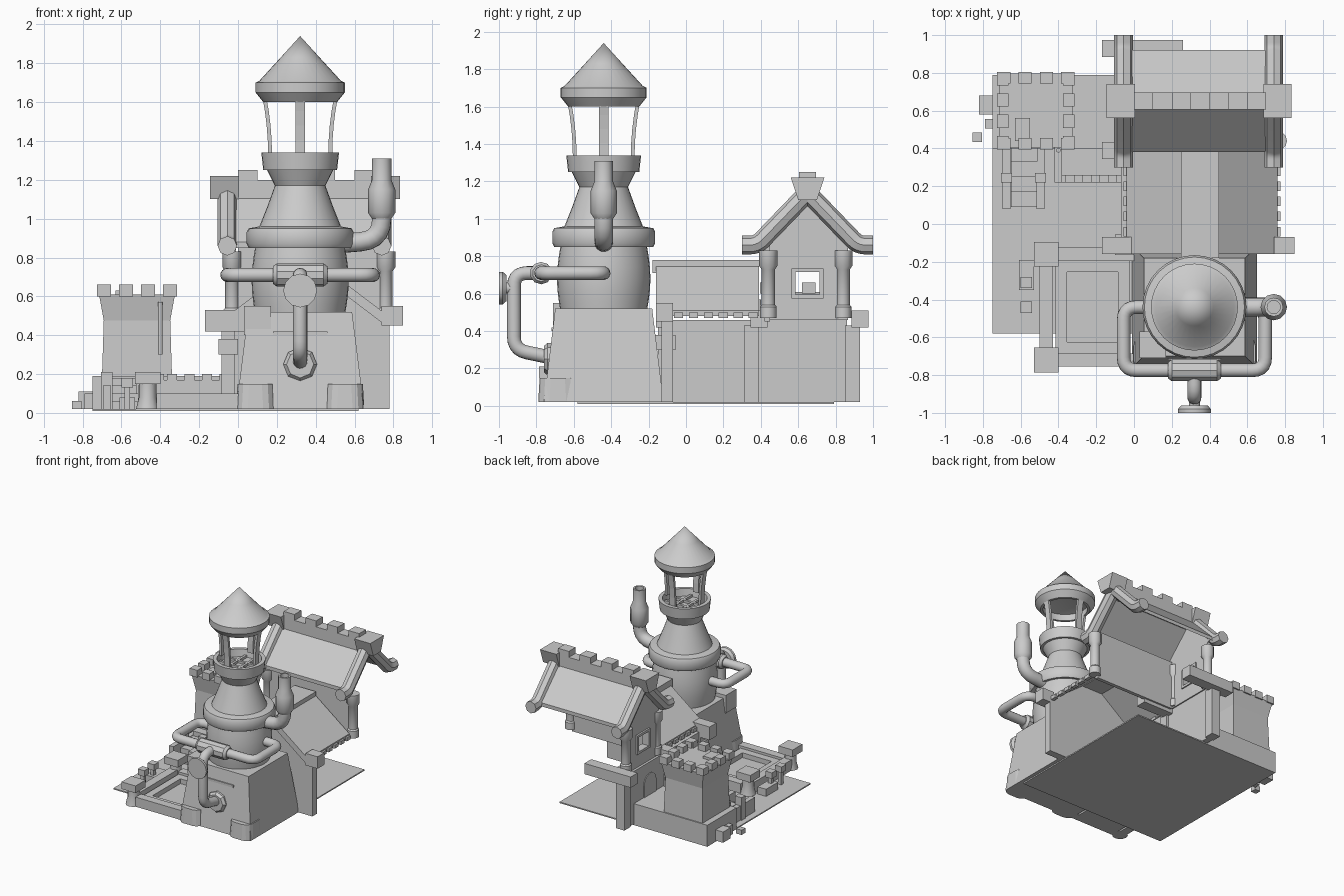
import bpy, bmesh, math
from mathutils import Vector, Matrix

cube = bpy.data.objects.get("Cube")
if cube:
    bpy.data.objects.remove(cube, do_unlink=True)

grey = (.6, .6, .6, 1)
stone = bpy.data.materials.new("stone_grey")
stone.use_nodes = True
stone.diffuse_color = grey
stone.node_tree.nodes["Principled BSDF"].inputs["Base Color"].default_value = grey


def finish(name, bm, smooth=False):
    bmesh.ops.recalc_face_normals(bm, faces=bm.faces)
    mesh = bpy.data.meshes.new(name)
    bm.to_mesh(mesh)
    bm.free()
    mesh.materials.append(stone)
    part = bpy.data.objects.new(name, mesh)
    bpy.context.collection.objects.link(part)
    if smooth:
        bpy.ops.object.select_all(action="DESELECT")
        part.select_set(True)
        bpy.context.view_layer.objects.active = part
        bpy.ops.object.shade_smooth_by_angle(angle=math.radians(35))
    return part


def around(centre, width):
    """Range of the given width about a centre."""
    return centre - width / 2, centre + width / 2


def box(name, x, y, z, top=1, bevel=0):
    """Box from (min, max) ranges; top scales the upper face."""
    bm = bmesh.new()
    bmesh.ops.create_cube(bm, size=1)
    middle = Vector([sum(r) / 2 for r in (x, y, z)])
    size = Vector([r[1] - r[0] for r in (x, y, z)])
    for v in bm.verts:
        scale = top if v.co.z > 0 else 1
        v.co = middle + Vector((v.co.x * size.x * scale, v.co.y * size.y * scale, v.co.z * size.z))
    if bevel:
        upright = [e for e in bm.edges if abs(e.verts[0].co.z - e.verts[1].co.z) > size.z / 2]
        bmesh.ops.bevel(bm, geom=upright, offset=bevel, segments=3, affect="EDGES", profile=.5)
    return finish(name, bm)


def prism(name, outline, axis, span):
    """Extrude a (side, height) outline along x or y."""
    def place(side, height, depth):
        return Vector((depth, side, height) if axis == "x" else (side, depth, height))
    start, end = span
    bm = bmesh.new()
    face = bm.faces.new([bm.verts.new(place(u, z, start)) for u, z in outline])
    extruded = bmesh.ops.extrude_face_region(bm, geom=[face])["geom"]
    moved = [v for v in extruded if isinstance(v, bmesh.types.BMVert)]
    bmesh.ops.translate(bm, verts=moved, vec=place(0, 0, end - start))
    return finish(name, bm)


def lathe(name, profile, centre, sides=32, direction=(0, 0, 1)):
    """Spin a (radius, height) profile around an axis."""
    bm = bmesh.new()
    verts = [bm.verts.new((radius, 0, height)) for radius, height in profile]
    edges = [bm.edges.new(pair) for pair in zip(verts, verts[1:])]
    bmesh.ops.spin(bm, geom=verts + edges, cent=(0, 0, 0), axis=(0, 0, 1), angle=math.tau, steps=sides)
    bmesh.ops.remove_doubles(bm, verts=bm.verts, dist=.0001)
    turn = Vector((0, 0, 1)).rotation_difference(Vector(direction)).to_matrix().to_4x4()
    bm.transform(Matrix.Translation(centre) @ turn)
    return finish(name, bm, True)


def tube(name, path, radius, bend=.07, sides=14):
    """Round pipe along a path with rounded corners."""
    points = [Vector(p) for p in path]
    line = [points[0]]
    for a, b, c in zip(points, points[1:], points[2:]):
        p, q = b + (a - b).normalized() * bend, b + (c - b).normalized() * bend
        line += [p.lerp(b, t).lerp(b.lerp(q, t), t) for t in (i / 5 for i in range(6))]
    line.append(points[-1])
    bm = bmesh.new()
    rings, previous, normal = [], None, None
    for before, point, after in zip(line[:1] + line, line, line[1:] + line[-1:]):
        heading = (after - before).normalized()
        normal = previous.rotation_difference(heading) @ normal if previous else heading.orthogonal().normalized()
        previous, side = heading, heading.cross(normal)
        angles = [math.tau * k / sides for k in range(sides)]
        rings.append([bm.verts.new(point + radius * (normal * math.cos(a) + side * math.sin(a))) for a in angles])
    for ring, following in zip(rings, rings[1:]):
        for k in range(sides):
            bm.faces.new((ring[k], ring[k - 1], following[k - 1], following[k]))
    bm.faces.new(rings[0])
    bm.faces.new(rings[-1])
    return finish(name, bm, True)


GROUND = .02
tower_x, tower_y = .32, -.44
tower = (tower_x, tower_y, 0)

# Ground plate
box("ground_plate", (-.75, .62), (-.58, .79), (GROUND - .01, GROUND))

# Tower base with feet, corner block and front slit
box("tower_base", around(tower_x, .66), around(tower_y, .64), (GROUND, .52), top=.81)
for side in (-1, 1):
    box("base_foot", around(tower_x + side * .23, .2), (-.79, -.58), (GROUND, .15), top=.93, bevel=.06)
box("base_corner_block", (.03, .17), (-.71, -.57), (.4, .55))
box("base_slit", around(tower_x, .28), (-.72, -.68), (.4, .42))

# Tower barrel, collar, tapering neck and cup
barrel = [(.23 + .02 * math.sin(math.pi * k / 6), .5 + .06 * k) for k in range(7)]
collar = [(.265, .85), (.275, .87), (.275, .93), (.265, .95), (.21, .96)]
neck = [(.17, 1.06), (.13, 1.17), (.17, 1.25), (.19, 1.25), (.2, 1.34), (.17, 1.34), (.16, 1.28), (0, 1.28)]
lathe("tower_shaft", [(0, .5)] + barrel + collar + neck, tower)
for offset in (-.045, .045):
    box("grate_bar", around(tower_x + offset, .02), around(tower_y, .3), (1.28, 1.3))
    box("grate_bar", around(tower_x, .3), around(tower_y + offset, .02), (1.28, 1.3))

# Lantern roof on bowed posts
lathe("lantern_roof", [(0, 1.94), (.1, 1.83), (.21, 1.71), (.23, 1.7), (.23, 1.65), (.19, 1.6), (.17, 1.6),
                       (.18, 1.66), (0, 1.7)], tower)
bow = [(.165 + .03 * t * t, 1.33 + .3 * t) for t in (k / 4 for k in range(5))]
for quarter in range(4):
    post = prism("lantern_post", bow + [(r - .02, z) for r, z in reversed(bow)], "y", around(0, .05))
    post.matrix_world = Matrix.Translation(tower) @ Matrix.Rotation(quarter * math.pi / 2, 4, "Z")

# Pipe wrapping the barrel, with its sleeve
pipe_y, pipe_z, reach = -.775, .71, .375
half_path = [(.15, tower_y), (reach, tower_y), (reach, pipe_y)]
wrap = [(tower_x - u, y, pipe_z) for u, y in half_path] + [(tower_x + u, y, pipe_z) for u, y in reversed(half_path)]
tube("wrap_pipe", wrap, .036)
lathe("pipe_sleeve", [(0, -.14), (.045, -.14), (.06, -.12), (.06, .12), (.045, .14), (0, .14)],
      (tower_x, pipe_y, pipe_z), 10, (1, 0, 0))

# Feed pipe, wheel and flange on the front
feed_y = -.92
tube("feed_pipe", [(tower_x, pipe_y, pipe_z), (tower_x, feed_y, pipe_z), (tower_x, feed_y, .3),
                   (tower_x, -.68, .25)], .037)
disc = [(0, -.02), (.07, -.02), (.087, 0), (.087, .02), (0, .02)]
lathe("feed_wheel", disc, (tower_x, -.98, .63), 12, (0, -1, 0))
tube("wheel_stem", [(tower_x, feed_y, .63), (tower_x, -.97, .63)], .03)
lathe("feed_flange", disc, (tower_x, -.74, .25), 8, (0, 1, 0))

# Exhaust stack on the left of the tower
stack_x = .74
tube("exhaust_pipe", [(.5, tower_y, .87), (stack_x, tower_y, .89), (stack_x, tower_y, 1.05)], .05, .11)
lathe("exhaust_stack", [(0, 1), (.05, 1), (.07, 1.03), (.07, 1.15), (.05, 1.2), (.05, 1.31), (.035, 1.31),
                        (.035, 1.25), (0, 1.25)], (stack_x, tower_y, 0), 12)

# Middle hall: walls, arched door and gable
hall_x = .36
gable_y = (-.13, -.07)
box("hall_front_wall", (-.04, .78), gable_y, (GROUND, .45))
box("hall_side_wall", (-.07, -.02), (-.1, .86), (GROUND, .46))
prism("hall_gable", [(-.04, .45), (.78, .45), (hall_x, .76)], "y", gable_y)
curve = [math.pi * k / 8 for k in range(9)]
arch = [(.58 + .08 * math.cos(a), .29 + .08 * math.sin(a)) for a in curve]
prism("arched_door", [(.5, .14), (.66, .14)] + arch, "x", (-.076, -.068))

# Hall roof: slabs, barge boards, scalloped eaves, ridge and beams
for side in (-1, 1):
    for name, thick, y in (("hall_roof", .03, (-.13, .39)), ("hall_barge_board", .06, (-.16, -.07))):
        inner, outer = hall_x + side * .07, hall_x + side * .4
        slab = [(inner, .76), (outer, .51), (outer, .51 - thick), (inner, .76 - thick)]
        prism(name, slab, "y", y)
    for k in range(6):
        box("eave_tile", around(outer, .03), around(-.04 + k * .08, .05), (.47, .5))
box("hall_ridge", (.25, .45), (-.18, .39), (.71, .78))
box("hall_beam", (-.17, .25), (-.16, -.07), (.42, .53))
box("hall_beam_end", (.74, .85), (-.16, -.07), (.45, .55))
box("hall_corner_post", around(-.05, .07), around(-.11, .08), (GROUND, .42))
box("hall_post_cap", around(-.05, .1), around(-.11, .11), (.3, .38))

# Upper house: front wall, gable wall around a framed window
ridge_y, window_z, eave = .65, .655, .86
gable_x = (-.05, -.01)
box("house_front_wall", (0, .74), (.42, .45), (.45, eave))
for side in (-1, 1):
    box("house_gable_wall", gable_x, around(ridge_y + side * .145, .14), (.46, eave))
    box("window_side", (-.065, 0), around(ridge_y + side * .075, .02), around(window_z, .15))
    box("window_edge", (-.065, 0), around(ridge_y, .17), around(window_z + side * .07, .02))
box("house_sill_wall", gable_x, around(ridge_y, .16), (.46, .59))
box("house_lintel_wall", gable_x, around(ridge_y, .16), (.72, eave))
prism("house_gable_top", [(.41, eave), (.89, eave), (ridge_y, 1.1)], "x", gable_x)

# House posts and cross beams
shaft = [(0, .47), (.045, .47), (.045, .53), (.036, .54), (.036, .73), (.05, .75), (.05, .83), (0, .83)]
for spot in ((-.03, .44, 0), (-.03, .84, 0), (.76, .44, 0)):
    lathe("house_post", shaft, spot, 12)
for y in (.39, .93):
    box("cross_beam", (-.17, .26), around(y, .09), (.42, .51))
    box("lower_post", around(-.04, .08), around(y - .04, .08), (GROUND, .43))

# House roof: slopes, barge tubes, ridge blocks and knobs
for side in (-1, 1):
    low = ridge_y + side * .27
    prism("house_roof", [(ridge_y, 1.15), (low, .88), (low, .85), (ridge_y, 1.12)], "x", (-.03, .72))
    for x in (-.055, stack_x):
        foot = ridge_y + side * .35
        tube("barge_tube", [(x, foot, eave), (x, low, eave), (x, ridge_y, 1.14)], .05, .04, 8)
knob = [(ridge_y + u, z) for u, z in ((-.05, 1.1), (.05, 1.1), (.09, 1.22), (-.09, 1.22))]
for x in (-.07, .76):
    prism("ridge_knob", knob, "x", around(x, .15))
for k in range(7):
    box("ridge_block", (k / 10, k / 10 + .1), around(ridge_y, .09), (1.08, 1.2 if k % 2 else 1.25))

# Battlement tower with flared crown
keep_x, keep_y = -.52, .6
box("keep_plinth", (-.75, -.03), (.4, .79), (GROUND, .19))
box("keep_body", around(keep_x, .36), around(keep_y, .36), (.19, .48), top=.95)
box("keep_crown", around(keep_x, .34), around(keep_y, .34), (.47, .61), top=1.15)
for k in range(4):
    along = (k - 1.5) * .113
    for side in (-.175, .175):
        box("merlon", around(keep_x + along, .07), around(keep_y + side, .06), (.6, .66))
        box("merlon", around(keep_x + side, .06), around(keep_y + along, .07), (.6, .66))
box("keep_hatch", (-.63, -.55), (.44, .56), (.6, .63))
tube("keep_rod", [(-.4, .39, .3), (-.4, .39, .57)], .012)

# Yard wall with battlements, and stairs
box("yard_wall", (-.4, -.05), (.22, .26), (GROUND, .17))
box("yard_side_wall", around(-.4, .04), (.22, .42), (GROUND, .2))
for k in range(4):
    box("yard_merlon", around(-.34 + k * .09, .05), (.22, .26), (.17, .2))
    box("stair_step", (-.65, -.51), around(.13 + k * .08, .08), (GROUND, .06 + k * .04))
for x in (-.675, -.495):
    box("stair_rail", around(x, .04), (.08, .4), (GROUND, .14))
    box("stair_post", around(x, .06), (.22, .27), (GROUND, .21))

# Pool: sunken floor, rims, rails and corner posts
pool_x, pool_y = -.22, -.44
box("pool_floor", around(pool_x, .3), around(pool_y, .4), (GROUND, .04))
for side in (-1, 1):
    box("pool_rim_side", around(pool_x + side * .165, .06), around(pool_y, .49), (GROUND, .08))
    box("pool_rim_end", around(pool_x, .27), around(pool_y + side * .215, .06), (GROUND, .08))
    rail_y = pool_y + side * .28
    box("pool_rail", (-.42, .04), around(rail_y, .07), (GROUND, .1))
    lathe("pool_post", [(0, GROUND), (.06, GROUND), (.045, .08), (.045, .15), (0, .15)], (-.465, rail_y, 0), 12)
    box("pool_post_cap", around(-.465, .13), around(rail_y, .13), (.15, .21))
box("pool_outer_rail", (-.5, -.43), around(pool_y, .5), (GROUND, .11))

# Loose blocks and small yard lanterns
for x, y, size, top in ((-.83, .46, .05, .06), (-.765, .53, .05, .1), (-.77, .63, .1, .11)):
    box("loose_block", around(x, size), around(y, size), (GROUND, top))
for y in (-.31, -.44):
    box("lantern_stem", around(-.57, .03), around(y, .03), (GROUND, .15))
    box("lantern_head", around(-.57, .06), around(y, .06), (.13, .18))
box("lantern_bench", around(-.57, .08), (-.35, -.19), (GROUND, .08))
